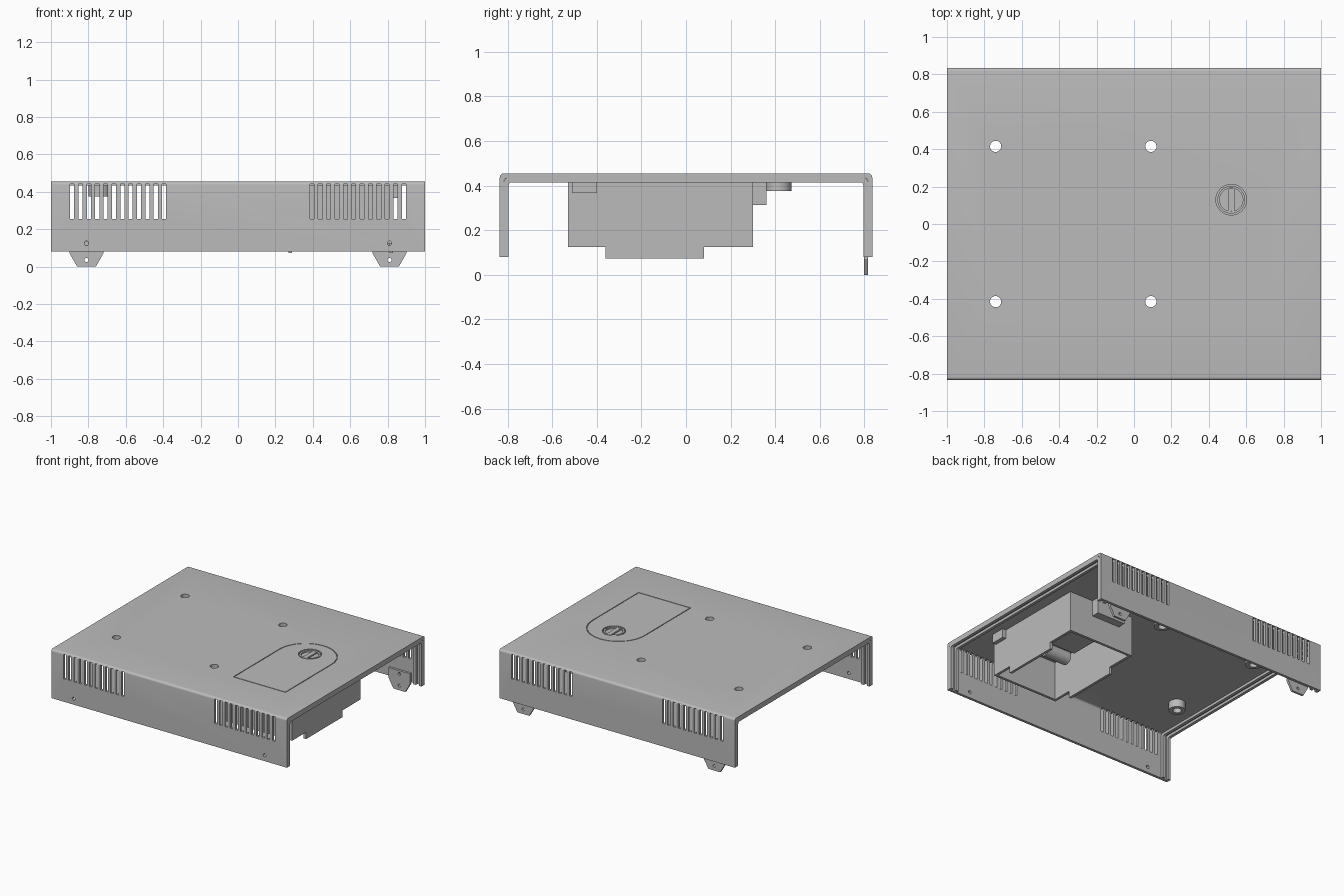
import bpy, bmesh, math
from mathutils import Matrix, Vector

if "Cube" in bpy.data.objects:
    bpy.data.objects.remove(bpy.data.objects["Cube"])

grey = bpy.data.materials.new("mid_grey")
grey.diffuse_color = (0.5, 0.5, 0.5, 1)
grey.use_nodes = True
grey.node_tree.nodes["Principled BSDF"].inputs["Base Color"].default_value = grey.diffuse_color

TOP, LOW, HALF = 0.455, 0.08, 0.835      # roof height, wall bottom, half depth
HOLES = [(x, y) for x in (-0.74, 0.09) for y in (-0.415, 0.415)]


def finish(name, bm, smooth=False):
    bmesh.ops.recalc_face_normals(bm, faces=bm.faces)
    me = bpy.data.meshes.new(name)
    bm.to_mesh(me)
    bm.free()
    me.materials.append(grey)
    ob = bpy.data.objects.new(name, me)
    bpy.context.collection.objects.link(ob)
    if smooth:
        shade(ob)
    return ob


def shade(ob):
    bpy.ops.object.select_all(action='DESELECT')
    ob.select_set(True)
    bpy.context.view_layer.objects.active = ob
    bpy.ops.object.shade_smooth_by_angle(angle=math.radians(30))


def add_box(bm, x0, x1, y0, y1, z0, z1):
    m = Matrix.Translation(((x0 + x1) / 2, (y0 + y1) / 2, (z0 + z1) / 2))
    size = (abs(x1 - x0), abs(y1 - y0), abs(z1 - z0), 1)
    bmesh.ops.create_cube(bm, size=1, matrix=m @ Matrix.Diagonal(size))


def add_cyl(bm, centre, r, depth, axis='Z', n=32):
    rot = {'Z': Matrix(), 'Y': Matrix.Rotation(math.pi / 2, 4, 'X'),
           'X': Matrix.Rotation(math.pi / 2, 4, 'Y')}[axis]
    bmesh.ops.create_cone(bm, cap_ends=True, segments=n, radius1=r, radius2=r, depth=depth,
                          matrix=Matrix.Translation(centre) @ rot)


def add_prism(bm, pts, step):
    """Closed prism: two caps and a band of side faces."""
    a = [bm.verts.new(p) for p in pts]
    b = [bm.verts.new(Vector(p) + Vector(step)) for p in pts]
    bm.faces.new(a)
    bm.faces.new(b[::-1])
    for i in range(len(a)):
        j = (i + 1) % len(a)
        bm.faces.new((a[i], b[i], b[j], a[j]))


def cut(ob, bm):
    """Subtract; if a solver loses the body, restore it and try the next."""
    tool = finish("cutter", bm)
    tool.hide_render = True
    before = ob.data.copy()
    size = ob.dimensions.copy()
    for solver in ('EXACT', 'MANIFOLD', 'FLOAT'):
        mod = ob.modifiers.new("cut", 'BOOLEAN')
        mod.operation, mod.solver, mod.object = 'DIFFERENCE', solver, tool
        bpy.context.view_layer.objects.active = ob
        bpy.context.view_layer.update()
        bpy.ops.object.modifier_apply(modifier=mod.name)
        bpy.context.view_layer.update()
        kept = len(ob.data.polygons) > len(before.polygons)
        if kept and (ob.dimensions - size).length < 0.01:
            break
        ob.data = before.copy()
    bpy.data.objects.remove(tool)


def arch(y, z, r):
    """U outline: right leg, rounded corner, mirrored to the left."""
    arc = [(y - r + r * math.cos(a), z - r + r * math.sin(a))
           for a in [i * math.pi / 12 for i in range(1, 6)]]
    right = [(y, LOW), (y, z - r)] + arc + [(y - r, z)]
    return right + [(-a, b) for a, b in reversed(right)]


def u_strip(bm, x0, x1, t0, t1):
    outer = arch(HALF - t0, TOP - t0, 0.018)
    inner = arch(HALF - t1, TOP - t1, 0.014)
    m = len(outer)
    ends = [([bm.verts.new((x, y, z)) for y, z in outer],
             [bm.verts.new((x, y, z)) for y, z in inner]) for x in (x0, x1)]
    (oa, ia), (ob, ib) = ends
    for i in range(m - 1):
        for p, q in ((oa, ob), (ia, ib), (oa, ia), (ob, ib)):
            bm.faces.new((p[i], p[i + 1], q[i + 1], q[i]))
    for i in (0, m - 1):
        bm.faces.new((oa[i], ob[i], ib[i], ia[i]))


# Folded cover: roof with front and back walls
bm = bmesh.new()
u_strip(bm, -1, 1, 0, 0.02)
cover = finish("cover", bm)
bpy.context.view_layer.update()

bm = bmesh.new()                               # vent slots
for s in (-1, 1):
    for wall in (-1, 1):
        for i in range(12):
            x = s * (0.395 + i * 0.0447)
            y = wall * 0.83
            add_box(bm, x - 0.011, x + 0.011, y - 0.03, y + 0.03, 0.255, 0.443)
cut(cover, bm)

bm = bmesh.new()                               # screw holes
for s in (-1, 1):
    add_cyl(bm, (s * 0.81, -0.825, 0.125), 0.012, 0.06, 'Y', 16)
cut(cover, bm)

bm = bmesh.new()                               # roof holes and lock opening
for x, y in HOLES:
    add_cyl(bm, (x, y, TOP), 0.03, 0.1)
add_cyl(bm, (0.52, 0.13, TOP), 0.082, 0.1)
cut(cover, bm)


# Door seam: thin groove following an arched outline
def door(g):
    r = 0.22 + g
    arc = [(0.52 + r * math.cos(a), 0.075 + r * math.sin(a))
           for a in [i * math.pi / 24 for i in range(25)]]
    return [(0.52 + r, -0.482 - g)] + arc + [(0.52 - r, -0.482 - g)]


bm = bmesh.new()
rings = [[bm.verts.new((x, y, z)) for x, y in door(g)]
         for g, z in ((-0.003, 0.447), (0.003, 0.447), (0.003, 0.47), (-0.003, 0.47))]
n = len(rings[0])
for a, b in zip(rings, rings[1:] + rings[:1]):
    for i in range(n):
        j = (i + 1) % n
        bm.faces.new((a[i], a[j], b[j], b[i]))
cut(cover, bm)
shade(cover)

# Inner ribs at both open ends
bm = bmesh.new()
for s in (-1, 1):
    for a, b in ((0.978, 1.0), (0.93, 0.952)):
        u_strip(bm, s * a, s * b, 0.02, 0.04)
finish("end_ribs", bm, True)

# Lock: sunken disc with rim and a finger bar
bm = bmesh.new()
add_cyl(bm, (0.52, 0.13, 0.445), 0.074, 0.018)
lock = finish("lock_disc", bm)
bpy.context.view_layer.update()
bm = bmesh.new()
add_cyl(bm, (0.52, 0.13, 0.454), 0.062, 0.024)
cut(lock, bm)
shade(lock)
bm = bmesh.new()
add_box(bm, 0.503, 0.537, 0.07, 0.19, 0.434, 0.453)
finish("lock_bar", bm)
bm = bmesh.new()
add_cyl(bm, (0.52, 0.13, 0.436), 0.084, 0.006)
finish("lock_floor", bm, True)

# Hollow bosses under the roof holes
bm = bmesh.new()
for x, y in HOLES:
    add_cyl(bm, (x, y, 0.405), 0.058, 0.06)
bosses = finish("bosses", bm)
bpy.context.view_layer.update()
bm = bmesh.new()
for x, y in HOLES:
    add_cyl(bm, (x, y, 0.405), 0.03, 0.1)
cut(bosses, bm)
shade(bosses)

# Compartment below the door: stepped sides, open underneath
bm = bmesh.new()
side = [(-0.53, 0.435), (-0.53, 0.125), (-0.36, 0.125), (-0.36, 0.073),
        (0.08, 0.073), (0.08, 0.125), (0.30, 0.125), (0.30, 0.435)]
add_prism(bm, [(0.27, y, z) for y, z in side], (0.56, 0, 0))
case = finish("compartment", bm)
bpy.context.view_layer.update()
bm = bmesh.new()
add_box(bm, 0.29, 0.81, -0.51, 0.28, 0.0, 0.42)
cut(case, bm)

bm = bmesh.new()
add_box(bm, 0.83, 0.86, -0.51, -0.40, 0.367, 0.435)
add_box(bm, 0.39, 0.63, 0.30, 0.36, 0.313, 0.435)
finish("compartment_tabs", bm)

# Latch housing and barrel inside the compartment
bm = bmesh.new()
add_box(bm, 0.46, 0.72, -0.10, 0.12, 0.25, 0.42)
finish("latch_housing", bm)
bm = bmesh.new()
add_cyl(bm, (0.58, -0.16, 0.23), 0.05, 0.2, 'X', 24)
finish("latch_barrel", bm, True)

# Tapered feet fixed inside the back wall
for s, name in ((-1, "left_foot"), (1, "right_foot")):
    bm = bmesh.new()
    outline = [(-0.05, 0), (0.05, 0), (0.09, 0.07), (0.09, 0.15), (-0.09, 0.15), (-0.09, 0.07)]
    add_prism(bm, [(s * 0.81 + x, 0.798, z) for x, z in outline], (0, 0.017, 0))
    foot = finish(name, bm)
    bpy.context.view_layer.update()
    bm = bmesh.new()
    for z in (0.035, 0.125):
        add_cyl(bm, (s * 0.81, 0.805, z), 0.011, 0.034, 'Y', 16)
    cut(foot, bm)
